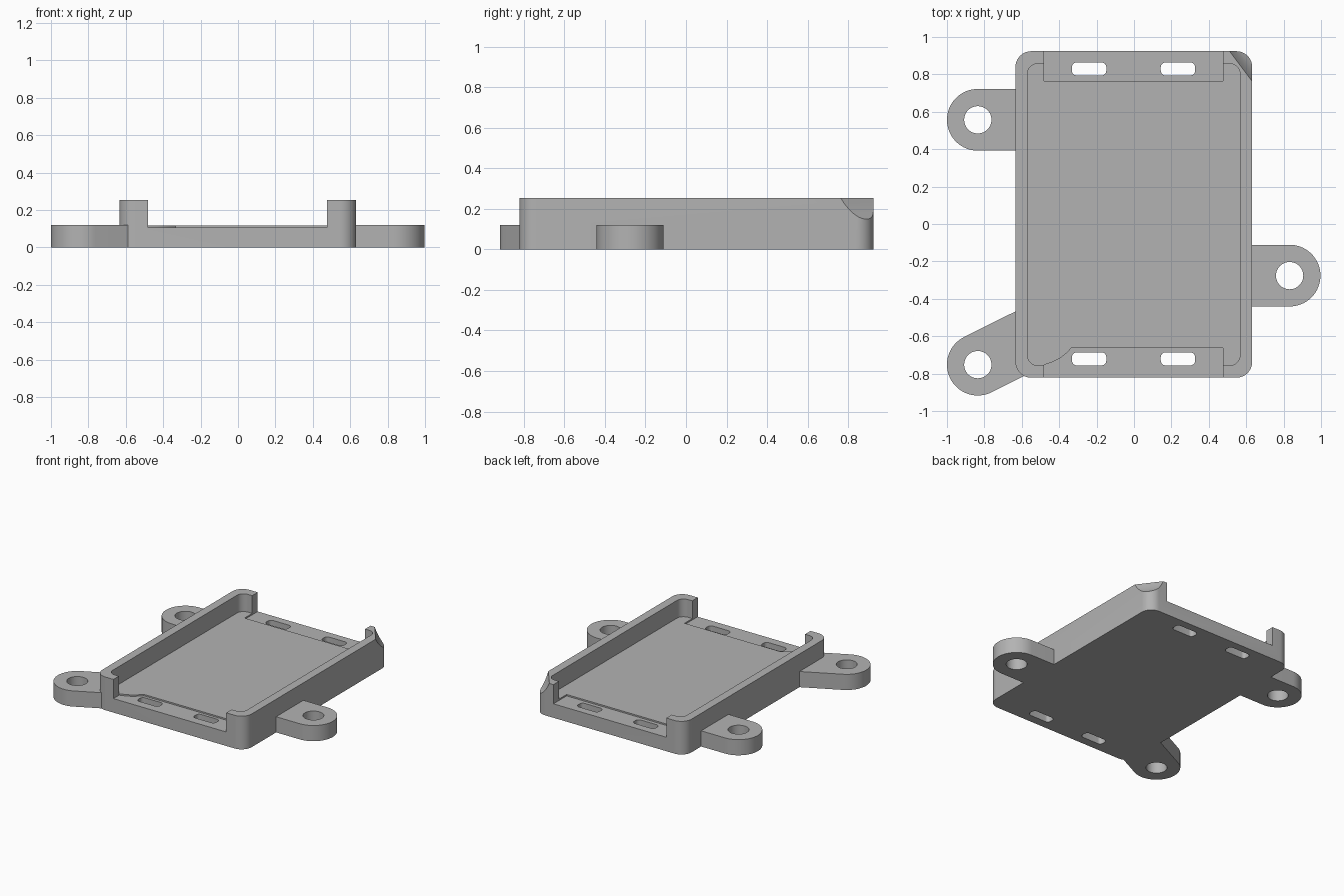
import bpy, bmesh
from math import sin, cos, pi, radians
from mathutils import Matrix, Vector

cube = bpy.data.objects.get("Cube")
if cube:
    bpy.data.objects.remove(cube, do_unlink=True)

grey = bpy.data.materials.new("plain grey")
grey.use_nodes = True
colour = (0.45, 0.45, 0.45, 1)
grey.diffuse_color = colour
grey.node_tree.nodes["Principled BSDF"].inputs["Base Color"].default_value = colour


def prism(name, outline, z0, z1, matrix=None):
    """Extrude a counter-clockwise outline from z0 to z1."""
    bm = bmesh.new()
    face = bm.faces.new([bm.verts.new((x, y, z0)) for x, y in outline])
    top = bmesh.ops.extrude_face_region(bm, geom=[face])["geom"]
    bmesh.ops.translate(bm, vec=(0, 0, z1 - z0),
                        verts=[v for v in top if isinstance(v, bmesh.types.BMVert)])
    if matrix:
        bm.transform(matrix)
    bmesh.ops.recalc_face_normals(bm, faces=bm.faces)
    mesh = bpy.data.meshes.new(name)
    bm.to_mesh(mesh)
    bm.free()
    mesh.materials.append(grey)
    ob = bpy.data.objects.new(name, mesh)
    bpy.context.collection.objects.link(ob)
    return ob


def arc(cx, cy, r, a0, a1, n):
    steps = [radians(a0 + (a1 - a0) * i / n) for i in range(n + 1)]
    return [(cx + r * cos(a), cy + r * sin(a)) for a in steps]


def rounded(x0, x1, y0, y1, r, n=10):
    return (arc(x1 - r, y1 - r, r, 0, 90, n) + arc(x0 + r, y1 - r, r, 90, 180, n)
            + arc(x0 + r, y0 + r, r, 180, 270, n) + arc(x1 - r, y0 + r, r, 270, 360, n))


def combine(body, tool, operation):
    mod = body.modifiers.new(operation.lower(), "BOOLEAN")
    mod.operation = operation
    mod.solver = "EXACT"
    mod.object = tool
    bpy.ops.object.select_all(action="DESELECT")
    bpy.context.view_layer.objects.active = body
    body.select_set(True)
    bpy.ops.object.modifier_apply(modifier=mod.name)
    bpy.data.objects.remove(tool, do_unlink=True)


# Solid tray block
tray = prism("mounting_tray", rounded(-0.634, 0.632, -0.822, 0.924, 0.085), 0, 0.254)

# Mounting ears: centre x, centre y, angle towards the tray, arm length
ears = [(-0.835, 0.557, 0, 0.23), (0.832, -0.276, 180, 0.23), (-0.835, -0.752, 26.5, 0.33)]
for cx, cy, angle, length in ears:
    place = Matrix.Translation((cx, cy, 0)) @ Matrix.Rotation(radians(angle), 4, "Z")
    outline = arc(0, 0, 0.165, 90, 270, 32) + [(length, -0.165), (length, 0.165)]
    combine(tray, prism("ear", outline, 0, 0.12, place), "UNION")

# Inner pocket
combine(tray, prism("pocket", rounded(-0.57, 0.567, -0.756, 0.857, 0.055), 0.118, 0.5), "DIFFERENCE")

# Lowered open ledges at both ends, the front one with a curved corner
front = [(-0.48, -1), (0.476, -1), (0.476, -0.663), (-0.335, -0.663),
         (-0.36, -0.69), (-0.395, -0.718), (-0.435, -0.738), (-0.48, -0.753)]
back = [(-0.48, 0.765), (0.476, 0.765), (0.476, 1), (-0.48, 1)]
for outline in (front, back):
    combine(tray, prism("ledge", outline, 0.107, 0.5), "DIFFERENCE")

# Strap slots
for x in (-0.24, 0.235):
    for y in (0.829, -0.721):
        slot = rounded(x - 0.092, x + 0.092, y - 0.035, y + 0.035, 0.026, 6)
        combine(tray, prism("slot", slot, -0.1, 0.4), "DIFFERENCE")

# Screw holes
for cx, cy, angle, length in ears:
    hole = arc(cx, cy, 0.073, 0, 360, 48)[:-1]
    combine(tray, prism("hole", hole, -0.1, 0.4), "DIFFERENCE")

# Scooped relief on the back left corner: profile of distance outwards and height
scoop = [(-0.001, 0.256), (0.011, 0.225), (0.024, 0.199), (0.037, 0.178), (0.051, 0.161),
         (0.066, 0.146), (0.09, 0.128), (0.2, 0.1), (0.2, 0.4), (-0.001, 0.4)]
outward = Vector((0.8, 0.6, 0))
along = outward.cross(Vector((0, 0, 1)))
place = Matrix((outward, (0, 0, 1), along)).transposed().to_4x4()
place.translation = (0.511, 0.924, 0)
combine(tray, prism("scoop", scoop, -0.3, 0.5, place), "DIFFERENCE")

# Smooth the round walls, keep the edges crisp
bpy.ops.object.select_all(action="DESELECT")
bpy.context.view_layer.objects.active = tray
tray.select_set(True)
bpy.ops.object.shade_smooth_by_angle(angle=radians(25))
